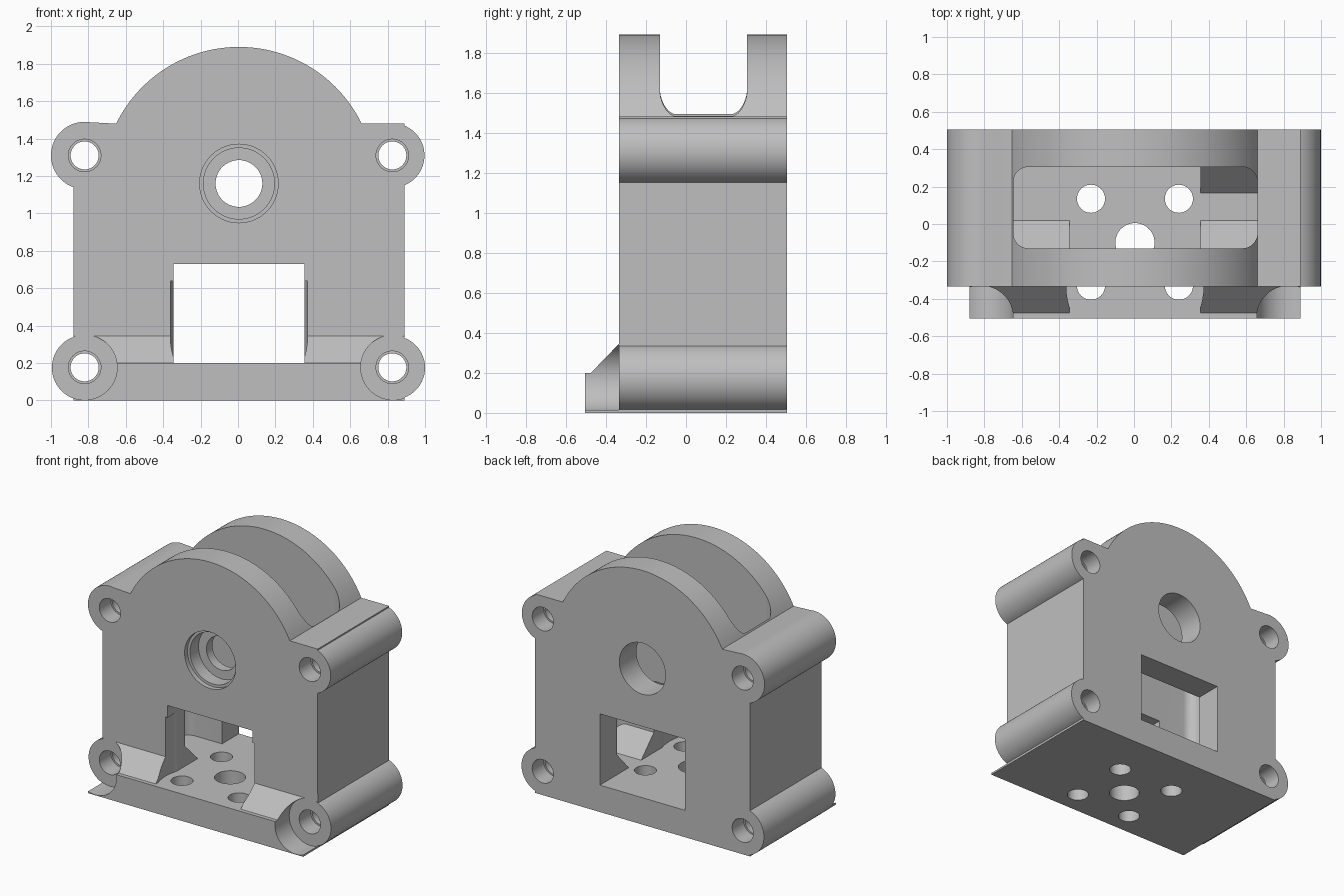
import bpy, bmesh, math

cube = bpy.data.objects.get("Cube")
if cube:
    bpy.data.objects.remove(cube, do_unlink=True)

grey = bpy.data.materials.new("plain grey")
grey.use_nodes = True
grey.diffuse_color = (0.52, 0.52, 0.52, 1)
grey.node_tree.nodes["Principled BSDF"].inputs["Base Color"].default_value = (0.52, 0.52, 0.52, 1)


def arc(cx, cy, r, a0, a1, n=32):
    """Points on an arc, angles in degrees."""
    return [(cx + r * math.cos(math.radians(a0 + (a1 - a0) * i / n)),
             cy + r * math.sin(math.radians(a0 + (a1 - a0) * i / n))) for i in range(n + 1)]


def circle(cx, cy, r, n=64):
    return arc(cx, cy, r, 0, 360, n)[:-1]


def rect(x0, x1, y0, y1):
    return [(x0, y0), (x1, y0), (x1, y1), (x0, y1)]


def prism(name, pts, axis, lo, hi):
    """Extrude a flat outline along an axis from lo to hi."""
    place = {"x": lambda p, d: (d, p[0], p[1]),
             "y": lambda p, d: (p[0], d, p[1]),
             "z": lambda p, d: (p[0], p[1], d)}[axis]
    bm = bmesh.new()
    a = [bm.verts.new(place(p, lo)) for p in pts]
    b = [bm.verts.new(place(p, hi)) for p in pts]
    bm.faces.new(a)
    bm.faces.new(b[::-1])
    for i in range(len(pts)):
        j = (i + 1) % len(pts)
        bm.faces.new((a[i], a[j], b[j], b[i]))
    bmesh.ops.recalc_face_normals(bm, faces=bm.faces)
    me = bpy.data.meshes.new(name)
    bm.to_mesh(me)
    bm.free()
    me.materials.append(grey)
    ob = bpy.data.objects.new(name, me)
    bpy.context.collection.objects.link(ob)
    return ob


def combine(target, tool, op):
    """Apply a boolean and remove the tool."""
    tool.hide_render = True
    m = target.modifiers.new("bool", "BOOLEAN")
    m.operation, m.solver, m.object = op, "EXACT", tool
    bpy.context.view_layer.objects.active = target
    bpy.ops.object.modifier_apply(modifier=m.name)
    bpy.data.objects.remove(tool, do_unlink=True)


def cut(target, pts, axis, lo, hi):
    combine(target, prism("cutter", pts, axis, lo, hi), "DIFFERENCE")


LEFT, RIGHT = -0.88, 0.89
FRONT, BACK = -0.335, 0.505
SHAFT = (0.005, 1.16)

# Main block: four bolt ears, flat shoulders and a round top
outline = ([(LEFT, 0), (RIGHT, 0)]
           + arc(0.83, 0.175, 0.17, -69, 69)
           + arc(0.825, 1.31, 0.172, -68, 68)
           + [(RIGHT, 1.48)]
           + arc(*SHAFT, 0.73, 26, 154, 72)
           + arc(-0.82, 1.31, 0.18, 80, 250.5)
           + arc(-0.82, 0.175, 0.175, 110, 250))
housing = prism("housing", outline, "y", FRONT, BACK)

# Front foot with a sloped top, scooped out in front of the lower ears
foot = prism("foot", [(-0.25, 0), (-0.505, 0), (-0.505, 0.2), (-0.475, 0.2),
                      (FRONT, 0.345), (-0.25, 0.345)], "x", LEFT, RIGHT)
for x in (-0.82, 0.83):
    cut(foot, circle(x, 0.177, 0.174), "y", -0.7, FRONT)
combine(housing, foot, "UNION")

# Wheel cavity open at the top, with rounded corners
r = 0.08
x0, x1, y0, y1 = -0.645, 0.66, -0.13, 0.305
cavity = (arc(x1 - r, y1 - r, r, 0, 90, 10) + arc(x0 + r, y1 - r, r, 90, 180, 10)
          + arc(x0 + r, y0 + r, r, 180, 270, 10) + arc(x1 - r, y0 + r, r, 270, 360, 10))
cut(housing, cavity, "z", 0.2, 2.2)

# Ramps at the cavity floor
front_ramp = [(-0.2, 0.12), (0.02, 0.12), (0.02, 0.2), (-0.13, 0.35), (-0.2, 0.35)]
back_ramp = [(0.38, 0.12), (0.38, 0.35), (0.305, 0.35), (0.165, 0.2), (0.165, 0.12)]
for pts, a, b in ((front_ramp, -0.72, -0.345), (front_ramp, 0.355, 0.74), (back_ramp, 0.355, 0.74)):
    combine(housing, prism("ramp", pts, "x", a, b), "UNION")

# Square window from front to back, and the round relief at its front
cut(housing, rect(-0.345, 0.355, 0.2, 0.73), "y", -0.7, 0.7)
cut(housing, circle(0.005, FRONT, 0.367), "z", 0.2, 0.64)

# Stepped shaft bore in the front wall, plain bore in the back wall
for radius, a, b in ((0.125, -0.6, 0.1), (0.19, -0.6, -0.2), (0.21, -0.6, -0.3), (0.19, 0.1, 0.7)):
    cut(housing, circle(*SHAFT, radius), "y", a, b)

# Bolt holes through the ears, slightly wider at both ends
for x, z in ((-0.82, 1.31), (0.825, 1.31), (-0.82, 0.177), (0.825, 0.177)):
    for radius, a, b in ((0.075, -0.7, 0.7), (0.087, -0.7, -0.2), (0.087, 0.37, 0.7)):
        cut(housing, circle(x, z, radius, 48), "y", a, b)

# Mounting holes in the floor
for x, y, radius in ((0.005, -0.1, 0.105), (-0.23, 0.135, 0.075), (0.24, 0.135, 0.075),
                     (-0.23, -0.33, 0.075), (0.24, -0.33, 0.075)):
    cut(housing, circle(x, y, radius, 48), "z", -0.1, 0.25)

# Smooth round faces, keep machined edges sharp
bpy.ops.object.select_all(action="DESELECT")
housing.select_set(True)
bpy.context.view_layer.objects.active = housing
bpy.ops.object.shade_smooth_by_angle(angle=math.radians(25))
